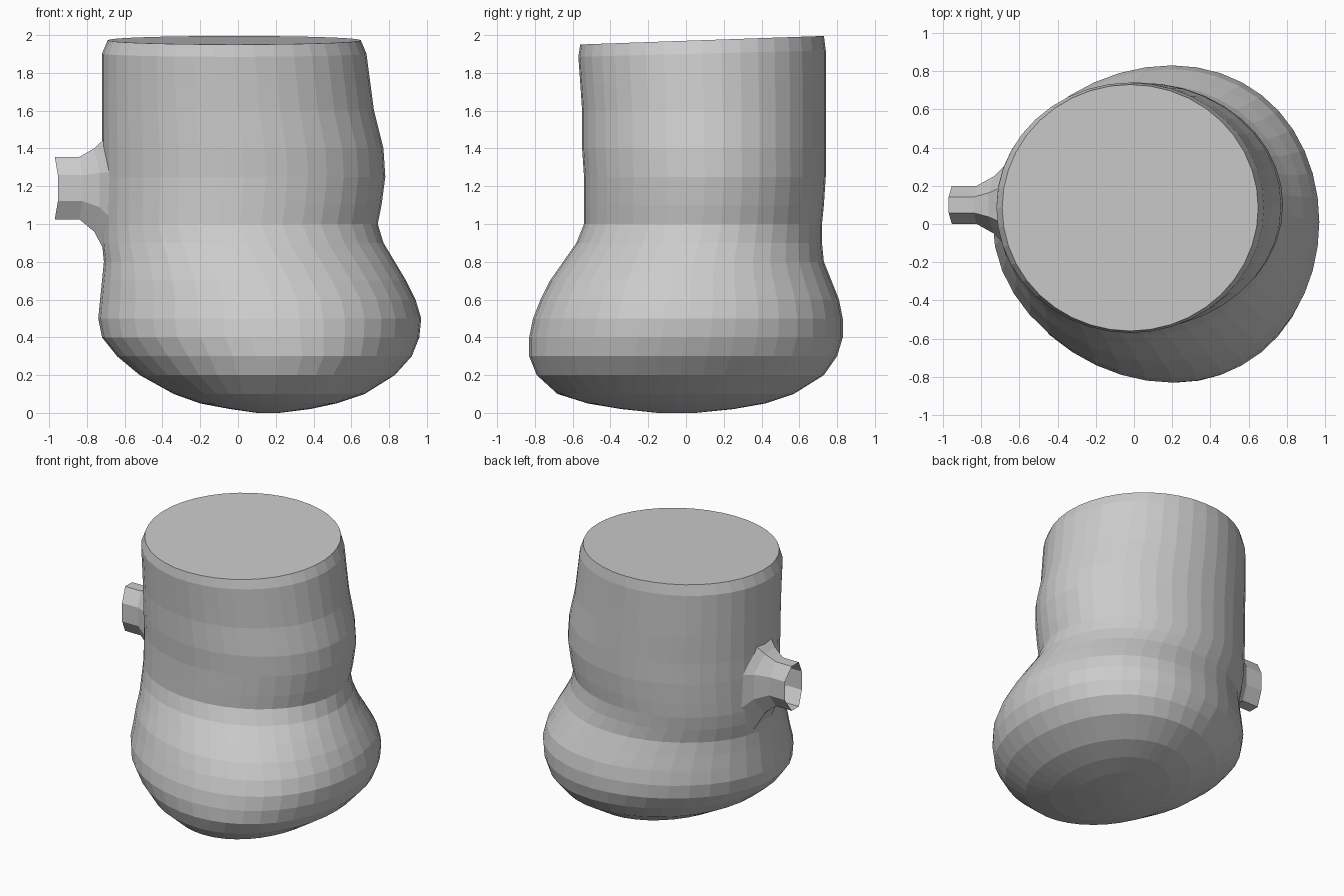
import bpy, bmesh
from math import sin, cos, pi

default = bpy.data.objects.get("Cube")
if default:
    bpy.data.objects.remove(default, do_unlink=True)

# One plain grey clay
clay = bpy.data.materials.new("grey clay")
clay.use_nodes = True
clay.diffuse_color = (0.6, 0.6, 0.6, 1)
clay.node_tree.nodes["Principled BSDF"].inputs["Base Color"].default_value = (0.6, 0.6, 0.6, 1)


def loft(name, rings, cap_start=False, cap_end=False):
    """Skin a list of closed point rings with flat quads."""
    bm = bmesh.new()
    loops = [[bm.verts.new(p) for p in ring] for ring in rings]
    for low, high in zip(loops, loops[1:]):
        for i in range(len(low)):
            j = (i + 1) % len(low)
            bm.faces.new((low[i], low[j], high[j], high[i]))
    if cap_start:
        bm.faces.new(loops[0][::-1])
    if cap_end:
        bm.faces.new(loops[-1])
    bmesh.ops.recalc_face_normals(bm, faces=bm.faces)
    mesh = bpy.data.meshes.new(name)
    bm.to_mesh(mesh)
    bm.free()
    mesh.materials.append(clay)
    obj = bpy.data.objects.new(name, mesh)
    bpy.context.collection.objects.link(obj)
    return obj


def body_ring(z, right, left, front, back, sides=40):
    """Oval from its four extents; the belly is egg-shaped, the rim tilts."""
    skew = 0.08 * min(1, max(0, (1 - z) / 0.4)) * min(1, z / 0.3)
    tilt = 0.035 * max(0, (z - 1.7) / 0.27)
    cx, cy = (right + left) / 2, (front + back) / 2
    rx, ry = (left - right) / 2, (back - front) / 2
    ring = []
    for i in range(sides):
        a = 2 * pi * i / sides
        y = cy + ry * sin(a)
        ring.append((cx + rx * cos(a) + skew * sin(a) ** 2, y, z + tilt * y))
    return ring


# Body: height, then right, left, front and back extents
profile = [
    (0, .1, .22, -.15, .05),
    (.02, -.04, .38, -.34, .25),
    (.05, -.2, .52, -.52, .42),
    (.1, -.34, .67, -.68, .57),
    (.2, -.52, .83, -.79, .73),
    (.3, -.64, .92, -.83, .8),
    (.4, -.72, .96, -.83, .83),
    (.5, -.74, .97, -.81, .83),
    (.6, -.73, .94, -.77, .81),
    (.7, -.72, .89, -.72, .77),
    (.8, -.71, .83, -.65, .73),
    (.9, -.72, .77, -.58, .72),
    (1, -.72, .74, -.54, .72),
    (1.1, -.72, .76, -.54, .73),
    (1.25, -.72, .78, -.54, .74),
    (1.4, -.72, .77, -.55, .74),
    (1.6, -.72, .72, -.55, .74),
    (1.75, -.72, .7, -.56, .74),
    (1.9, -.72, .68, -.57, .74),
    (1.97, -.69, .65, -.56, .73),
]
loft("body", [body_ring(*row) for row in profile], cap_start=True, cap_end=True)


def stub_ring(x, cz, half_width, half_height, flare=0):
    """Eight-sided section across x; flare pulls the base into the wall."""
    ring = []
    for i in range(8):
        a = pi / 8 + pi * i / 4
        across, up = cos(a) / cos(pi / 8), sin(a) / cos(pi / 8)
        ring.append((x - 0.02 * up * up + flare * abs(across), 0.1 + half_width * across,
                     cz + half_height * up))
    return ring


# Side stub: open octagonal tube flaring into the body
loft("side_stub", [
    stub_ring(-.95, 1.19, .1, .165),
    stub_ring(-.82, 1.19, .1, .165),
    stub_ring(-.75, 1.18, .15, .22, .02),
    stub_ring(-.69, 1.15, .22, .31, .03),
    stub_ring(-.63, 1.15, .27, .36, .03),
])
